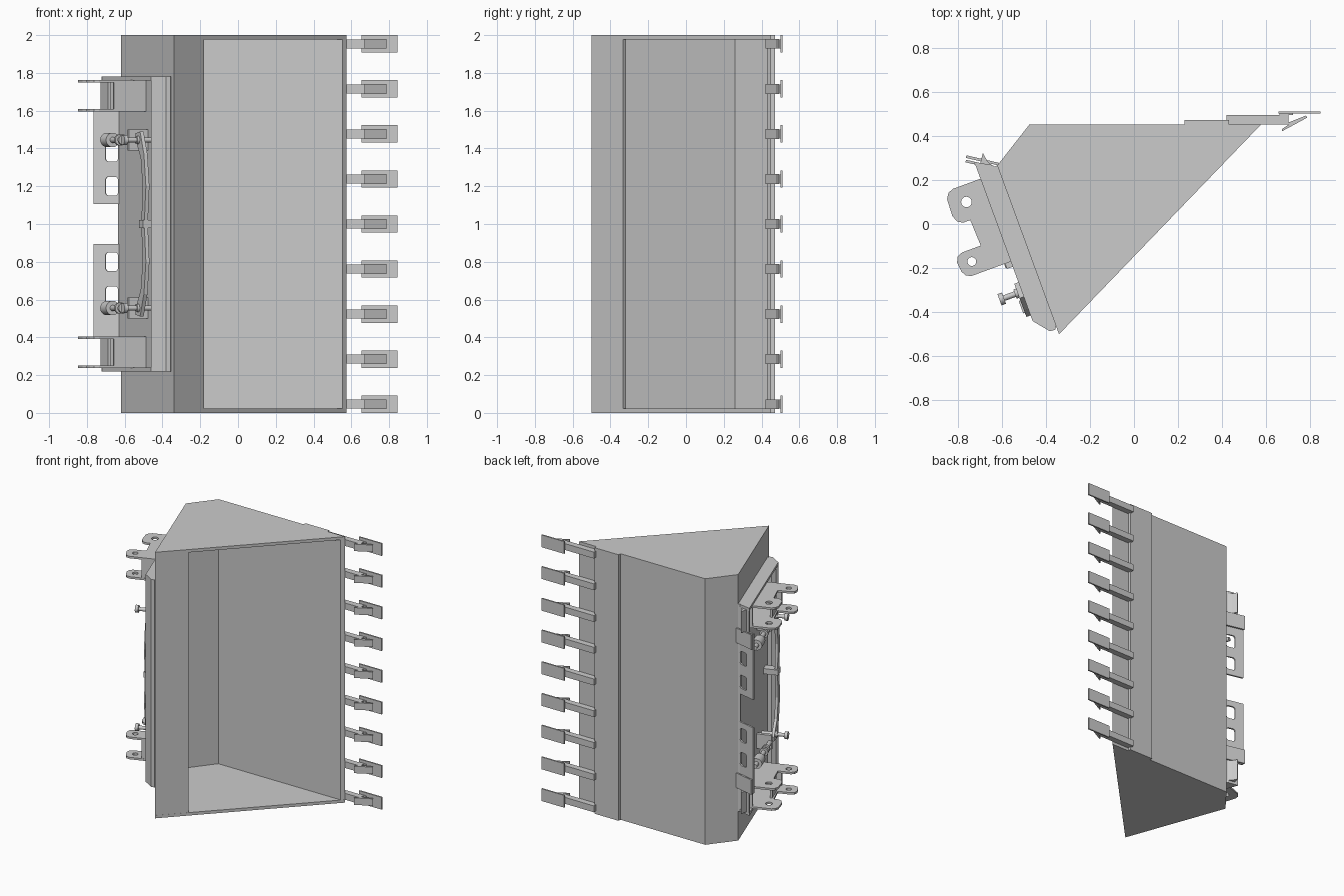
import bpy, bmesh, math
from mathutils import Vector, Matrix

if "Cube" in bpy.data.objects:
    bpy.data.objects.remove(bpy.data.objects["Cube"])

I = Matrix.Identity(4)


def frame(origin, xa, ya):
    """Matrix whose local x/y axes are xa/ya, extrusion runs along the third axis."""
    xa, ya = Vector(xa).normalized(), Vector(ya).normalized()
    za = xa.cross(ya)
    m = Matrix((xa, ya, za)).transposed().to_4x4()
    return Matrix.Translation(origin) @ m


def prism(name, pts, a, b, m=I):
    bm = bmesh.new()
    lo = [bm.verts.new(m @ Vector((x, y, a))) for x, y in pts]
    hi = [bm.verts.new(m @ Vector((x, y, b))) for x, y in pts]
    bm.faces.new(lo)
    bm.faces.new(hi)
    n = len(pts)
    for i in range(n):
        j = (i + 1) % n
        bm.faces.new((lo[i], lo[j], hi[j], hi[i]))
    bmesh.ops.recalc_face_normals(bm, faces=bm.faces)
    me = bpy.data.meshes.new(name)
    bm.to_mesh(me)
    bm.free()
    ob = bpy.data.objects.new(name, me)
    bpy.context.collection.objects.link(ob)
    return ob


def rect(x0, y0, x1, y1):
    return [(x0, y0), (x1, y0), (x1, y1), (x0, y1)]


def round_rect(x0, y0, x1, y1, r, n=3):
    pts = []
    for k, (cx, cy) in enumerate(rect(x0 + r, y0 + r, x1 - r, y1 - r)):
        for i in range(n + 1):
            t = math.pi * (1 + k / 2) + math.pi / 2 * i / n
            pts.append((cx + r * math.cos(t), cy + r * math.sin(t)))
    return pts


def circle(x, y, r, n=20):
    return [(x + r * math.cos(2 * math.pi * i / n), y + r * math.sin(2 * math.pi * i / n)) for i in range(n)]


def cut(ob, cutters):
    bpy.context.view_layer.objects.active = ob
    for c in cutters:
        c.hide_render = True
        mod = ob.modifiers.new("hole", 'BOOLEAN')
        mod.operation = 'DIFFERENCE'
        mod.object = c
        mod.solver = 'EXACT'
        bpy.ops.object.modifier_apply(modifier=mod.name)
        bpy.data.objects.remove(c)


def mirrored(ob):
    """Mirror a part about the middle height z = 1."""
    ob.data.transform(Matrix.Translation((0, 0, -1)))
    ob.location.z = 1
    mod = ob.modifiers.new("mirror", 'MIRROR')
    mod.use_axis = (False, False, True)
    mod.use_mirror_merge = False
    return ob


def smooth(ob):
    bpy.ops.object.select_all(action='DESELECT')
    ob.select_set(True)
    bpy.context.view_layer.objects.active = ob
    bpy.ops.object.shade_smooth_by_angle(angle=math.radians(35))


# Bucket: folded wall with lip, two side plates, wear plate
outer = [(.575, .45), (-.475, .45), (-.62, .265), (-.34, -.5)]
inner = [(-.332, -.463), (-.597, .26), (-.465, .43), (.553, .43)]
prism("bucket_wall", outer + [(-.18, -.333), (-.195, -.317)] + inner, 0, 2)
mirrored(prism("bucket_side", outer, 0, .022))
prism("wear_plate", rect(.23, .45, .43, .472), 0, 2)

# Nine teeth: shank, flat tip and slanted under plate
for i in range(9):
    z = .046 + i * .2385
    prism("tooth_shank", rect(.42, .45, .70, .495), z - .024, z + .024)
    prism("tooth_tip", rect(.655, .5, .845, .511), z - .046, z + .046)
    prism("tooth_wedge", [(.67, .42), (.785, .482), (.78, .492), (.70, .46), (.70, .45), (.67, .43)],
          z - .026, z + .026)
    prism("tooth_cap", rect(.66, .494, .72, .502), z - .024, z + .024)

# Mount frame: u runs down the sloping back wall, v outward from it
D, N = Vector((.344, -.939, 0)), Vector((-.939, -.344, 0))
B = Vector((-.62, .265, 0))


def P(u, v):
    p = B + u * D + v * N
    return (p.x, p.y)


def uv(pts):
    return [P(u, v) for u, v in pts]


mirrored(prism("mount_end_plate", uv([(-.05, .092), (-.01, .02), (.02, 0), (.77, 0), (.79, .01),
                                      (.787, .035), (.717, .092)]), .22, .24))
prism("mount_back_plate", uv(rect(0, 0, .73, .015)), .22, 1.78)
prism("mount_bottom_plate", uv([(.717, .092), (.787, .035), (.79, .01), (.775, 0), (.77, .03), (.705, .08)]),
      .22, 1.78)

# Upper plates with rounded windows, one per side
S = Vector((-.155, .036, 0))
wf = frame((-.61, .25, 0), S, (0, 0, 1))
plate = prism("window_plate", [(0, .22), (.115, .22), (.115, .4), (.157, .4), (.157, .895),
                               (.02, .895), (0, .87)], -.006, .006, wf)
cut(plate, [prism("window_cutter", round_rect(.025, z, .092, z + .1, .015), -.05, .05, wf)
            for z in (.57, .75)])
mirrored(plate)
mirrored(prism("upper_pad", rect(0, .4, .16, .51), .014, .026, wf))
mirrored(prism("upper_fin", [(-.70, .262), (-.685, .322), (-.665, .285), (-.64, .262)], .24, .4))

# Lug plates with two pin holes each
lug = [(.03, 0), (.03, .225), (.04, .25), (.065, .266), (.145, .27), (.175, .258), (.19, .235), (.19, .2),
       (.315, .195), (.315, .285), (.325, .31), (.35, .322), (.395, .318), (.42, .305), (.43, .28), (.43, 0)]
for z in (.237, .39):
    ear = prism("lug_plate", uv(lug), z, z + .015)
    cut(ear, [prism("pin_hole", circle(*P(u, v), r), z - .05, z + .05)
              for u, v, r in ((.107, .188, .024), (.369, .258, .02))])
    mirrored(ear)
mirrored(prism("lug_web", uv(rect(.2, .17, .315, .187)), .25, .392))
mirrored(prism("lug_bottom", uv(rect(.413, 0, .428, .197)), .25, .392))
mirrored(prism("lug_top", uv(rect(.03, 0, .045, .092)), .25, .392))

# Locking rods along the slope, with collars
Z = .555
rf = frame((B.x + .108 * N.x, B.y + .108 * N.y, Z), N, (0, 0, 1))
sgn = 1 if (rf.to_3x3() @ Vector((0, 0, 1))).dot(D) > 0 else -1
for name, a, b, r in (("lock_rod", .03, .45, .016), ("rod_collar", .08, .17, .038),
                      ("rod_ring", .27, .29, .03), ("rod_ring", .32, .34, .028)):
    smooth(mirrored(prism(name, circle(0, 0, r), sgn * a, sgn * b, rf)))

# Push pins with knobs, standing out from the mount
pf = frame((B.x + .575 * D.x, B.y + .575 * D.y, Z), (0, 0, 1), D)
sgn = 1 if (pf.to_3x3() @ Vector((0, 0, 1))).dot(N) > 0 else -1
for name, a, b, r in (("pin_shaft", 0, .19, .013), ("pin_collar", .10, .125, .022),
                      ("pin_knob", .178, .2, .027)):
    smooth(mirrored(prism(name, circle(0, 0, r), sgn * a, sgn * b, pf)))

# Bent linkage bar between the pins, lying in the u-z plane
lf = frame((B.x + .092 * N.x, B.y + .092 * N.y, 0), D, (0, 0, 1))
sgn = 1 if (lf.to_3x3() @ Vector((0, 0, 1))).dot(N) > 0 else -1
bar = [(.53, .52), (.6, .51), (.66, .63), (.69, .80), (.665, 1.0), (.62, 1.0), (.64, .80), (.61, .65), (.53, .55)]
mirrored(prism("link_bar", bar, 0, sgn * .02, lf))
mirrored(prism("link_block", uv(rect(.43, .015, .455, .12)), .5, .61))
prism("link_pivot", uv(rect(.61, .015, .67, .12)), .98, 1.02)
